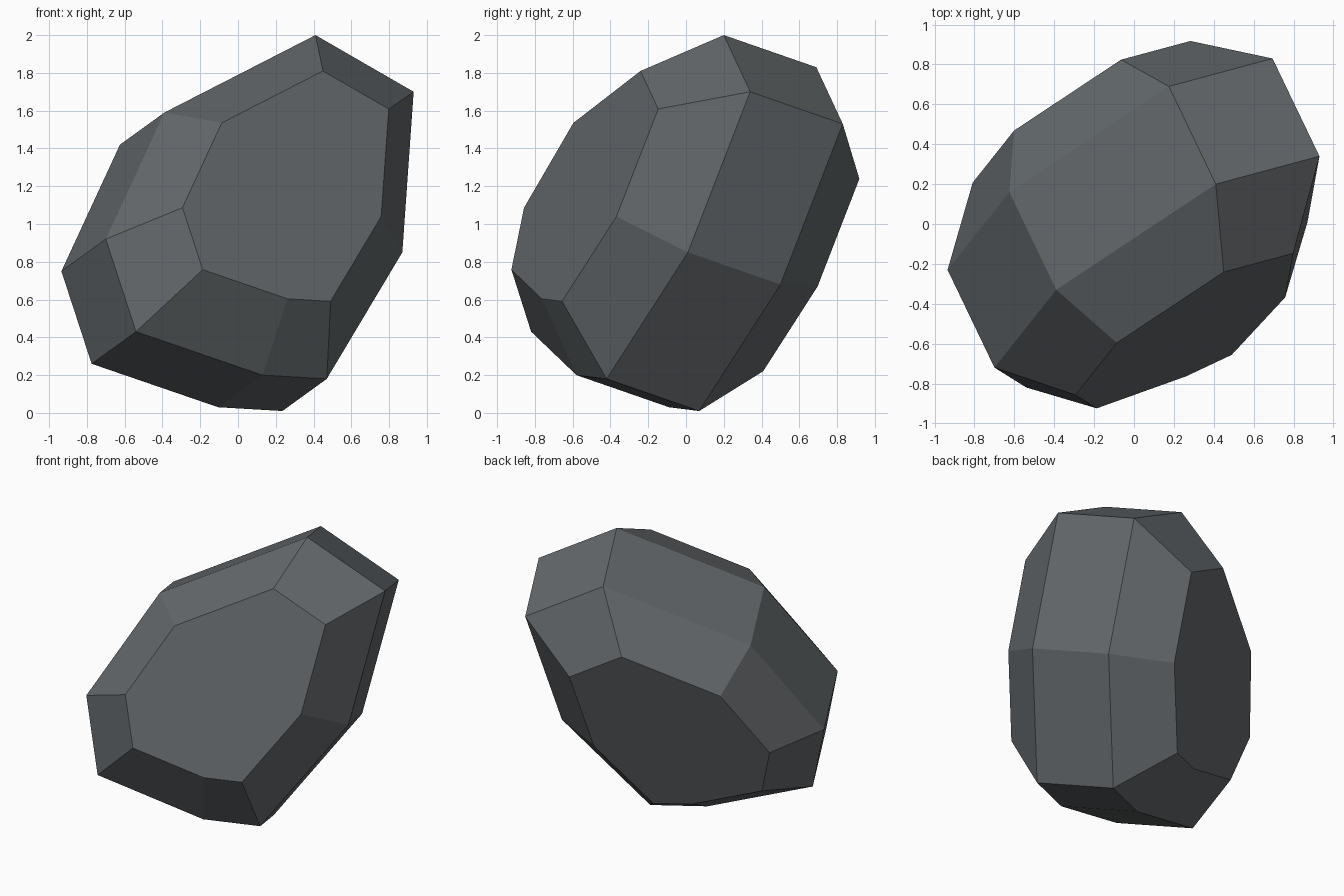
import bpy
import bmesh
from mathutils import Vector

# Remove the default cube only
cube = bpy.data.objects.get("Cube")
if cube:
    bpy.data.objects.remove(cube, do_unlink=True)

# Stone material
stone = bpy.data.materials.new("slate_grey_stone")
stone.use_nodes = True
colour = (0.125, 0.138, 0.146, 1.0)
stone.diffuse_color = colour
shader = next(n for n in stone.node_tree.nodes if n.type == 'BSDF_PRINCIPLED')
shader.inputs["Base Color"].default_value = colour
shader.inputs["Roughness"].default_value = 0.9

# Front outline of the boulder's widest band
outline = [Vector(p) for p in (
    (0.41, 0.20, 2.0), (0.93, 0.34, 1.70), (0.87, 0.01, 0.85), (0.47, -0.42, 0.18),
    (0.13, -0.58, 0.20), (-0.54, -0.82, 0.43), (-0.70, -0.72, 0.92), (-0.39, -0.33, 1.59))]

# Direction of the band's depth, and the placement of the smaller end facets
depth = Vector((-0.235, 0.49, -0.17))
cap_scale = 0.67
front_shift = Vector((0.175, -0.375, 0.47))
back_shift = front_shift + Vector((-0.515, 1.065, -0.37))


def add_ring(bm, scale, shift):
    """Add one scaled and shifted copy of the outline."""
    return [bm.verts.new(p * scale + shift) for p in outline]


def bridge(bm, first, second):
    """Join two rings with a belt of flat facets."""
    count = len(first)
    for i in range(count):
        j = (i + 1) % count
        bm.faces.new((first[i], first[j], second[j], second[i]))


# Boulder: front facet, widest band, back facet
bm = bmesh.new()
rings = [
    add_ring(bm, cap_scale, front_shift),
    add_ring(bm, 1.0, Vector()),
    add_ring(bm, 1.0, depth),
    add_ring(bm, cap_scale, back_shift),
]
for first, second in zip(rings, rings[1:]):
    bridge(bm, first, second)
bm.faces.new(rings[0])
bm.faces.new(rings[-1])
bmesh.ops.recalc_face_normals(bm, faces=bm.faces)

mesh = bpy.data.meshes.new("boulder")
bm.to_mesh(mesh)
bm.free()
mesh.materials.append(stone)
boulder = bpy.data.objects.new("boulder", mesh)
bpy.context.scene.collection.objects.link(boulder)
